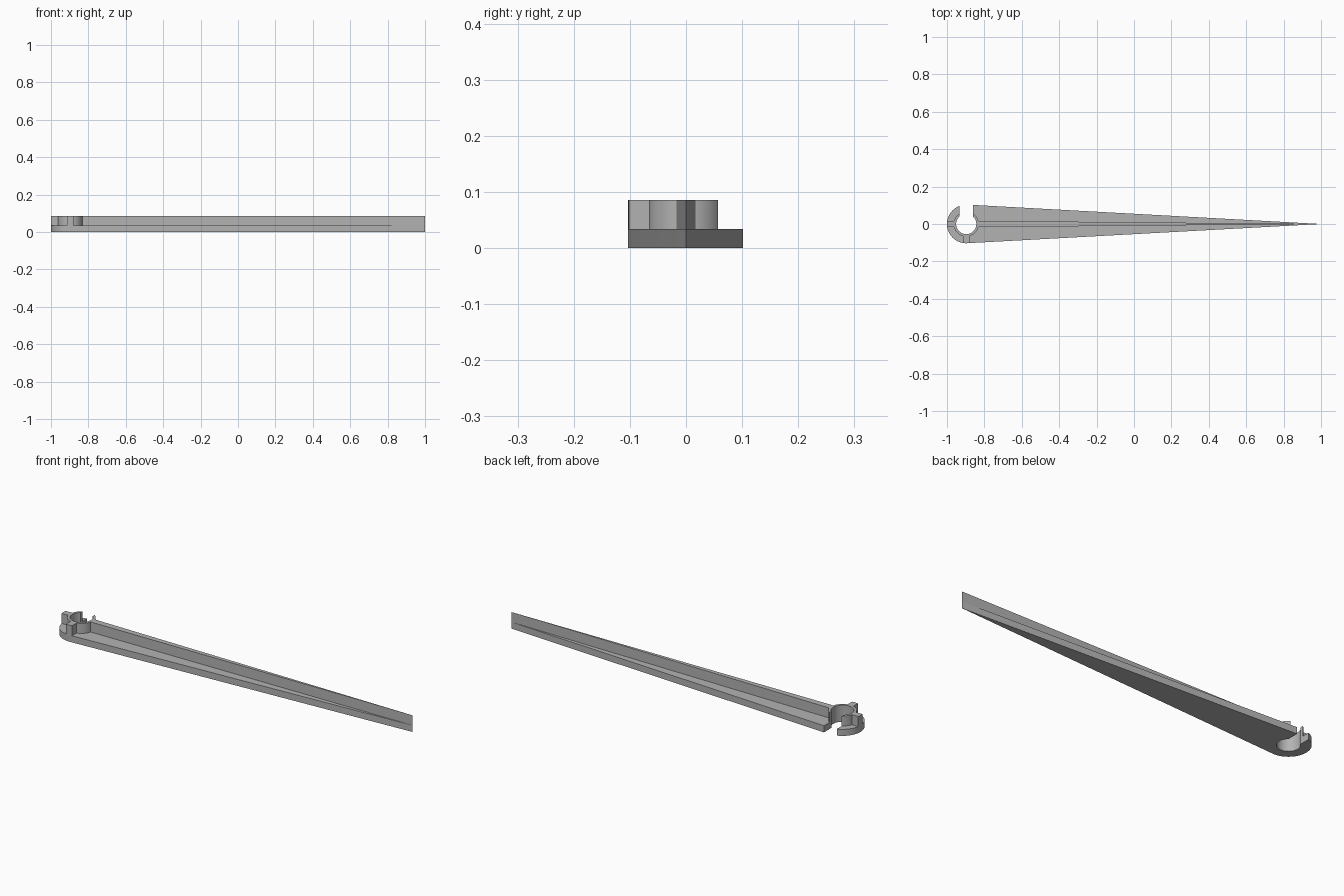
import bpy
import bmesh
from math import asin, cos, sin, pi, radians

cube = bpy.data.objects.get("Cube")
if cube:
    bpy.data.objects.remove(cube, do_unlink=True)

HUB_X = -0.897      # hub centre
R_OUT = 0.103       # rounded end
R_COLLAR = 0.067
R_HOLE = 0.054
SLOT = 0.035        # half width of the slot towards +y
RIB = 0.017         # half width of ribs
BASE_TOP = 0.034
TOP = 0.086

grey = bpy.data.materials.new("grey plastic")
grey.use_nodes = True
colour = (0.45, 0.45, 0.45, 1)
grey.diffuse_color = colour
grey.node_tree.nodes["Principled BSDF"].inputs["Base Color"].default_value = colour


def arc(radius, start, end, steps=48):
    """Points on a circle around the hub, angles in radians."""
    angles = [start + (end - start) * i / steps for i in range(steps + 1)]
    return [(HUB_X + radius * cos(a), radius * sin(a)) for a in angles]


def slotted(radius):
    """Angles where a circle meets the left and right slot walls."""
    half = asin(SLOT / radius)
    return pi / 2 + half, 2.5 * pi - half


def prism(name, outline, z0, z1):
    bm = bmesh.new()
    face = bm.faces.new([bm.verts.new((x, y, z0)) for x, y in outline])
    moved = bmesh.ops.extrude_face_region(bm, geom=[face])["geom"]
    verts = [v for v in moved if isinstance(v, bmesh.types.BMVert)]
    bmesh.ops.translate(bm, vec=(0, 0, z1 - z0), verts=verts)
    bmesh.ops.recalc_face_normals(bm, faces=bm.faces)
    mesh = bpy.data.meshes.new(name)
    bm.to_mesh(mesh)
    bm.free()
    obj = bpy.data.objects.new(name, mesh)
    bpy.context.collection.objects.link(obj)
    mesh.materials.append(grey)
    bpy.ops.object.select_all(action="DESELECT")
    obj.select_set(True)
    bpy.context.view_layer.objects.active = obj
    bpy.ops.object.shade_smooth_by_angle(angle=radians(30))
    return obj


# Tapered base with rounded end, pierced by the slotted hole
hole_start, hole_end = slotted(R_HOLE)
outer_start, outer_end = slotted(R_OUT)
base = arc(R_OUT, outer_start, 1.5 * pi)
base += [(1, 0), (HUB_X + SLOT, R_OUT - 0.001)]
base += arc(R_HOLE, hole_end, hole_start)
prism("base_plate", base, 0, BASE_TOP)

# Open collar around the hole
collar_start, collar_end = slotted(R_COLLAR)
collar = arc(R_COLLAR, collar_start, collar_end) + arc(R_HOLE, hole_end, hole_start)
prism("hub_collar", collar, BASE_TOP, TOP)

# Short ribs joining the collar to the rounded edge
for name, middle in (("end_rib", pi), ("side_rib", 1.5 * pi)):
    outer, inner = asin(RIB / R_OUT), asin(RIB / R_COLLAR)
    rib = arc(R_OUT, middle - outer, middle + outer, 8)
    rib += arc(R_COLLAR - 0.001, middle + inner, middle - inner, 8)
    prism(name, rib, BASE_TOP, TOP)

# Long spine tapering to the tip
spine_x = HUB_X + R_COLLAR - 0.004
prism("spine", [(spine_x, -RIB), (1, 0), (spine_x, RIB)], BASE_TOP, TOP)
